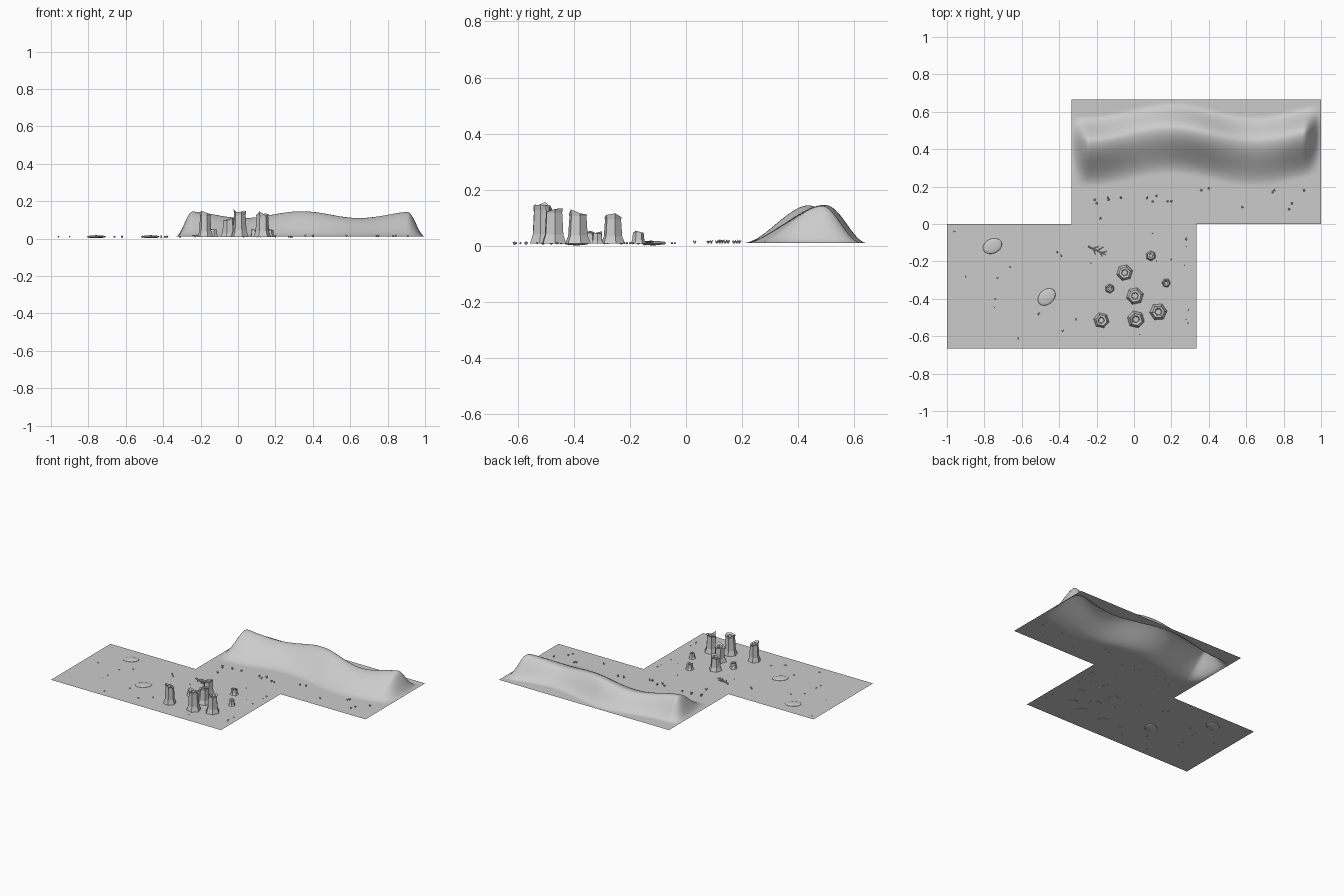
import bpy, bmesh, math, random
from mathutils import Vector, Matrix

if "Cube" in bpy.data.objects:
    bpy.data.objects.remove(bpy.data.objects["Cube"])
random.seed(4)
G = 0.01  # ground level


def finish(name, bm, smooth=False):
    me = bpy.data.meshes.new(name)
    bmesh.ops.recalc_face_normals(bm, faces=bm.faces[:])
    bm.to_mesh(me)
    bm.free()
    ob = bpy.data.objects.new(name, me)
    bpy.context.collection.objects.link(ob)
    if smooth:
        for p in me.polygons:
            p.use_smooth = True
    return ob


def step(t):
    t = min(1, max(0, t))
    return t * t * (3 - 2 * t)


def dune(x, y):
    crest = 0.475 + 0.035 * math.cos(2 * math.pi * (x - 0.2) / 0.88)
    h = 0.118 + 0.018 * math.cos(2 * math.pi * (x - 0.34) / 0.62)
    side = step((y - crest + 0.24) / 0.24) if y < crest else step((crest + 0.135 - y) / 0.135)
    ends = step((x + 0.333) / 0.09) * step((1 - x) / 0.095)
    return h * side * ends


def sheet(name, x0, y0, nx, ny, height):
    bm = bmesh.new()
    w, d = 4 / 3, 2 / 3
    rows = []
    for j in range(ny + 1):
        row = []
        for i in range(nx + 1):
            x, y = x0 + w * i / nx, y0 + d * j / ny
            row.append(bm.verts.new((x, y, G + height(x, y))))
        rows.append(row)
    for a, b in zip(rows, rows[1:]):
        for i in range(nx):
            bm.faces.new((a[i], a[i + 1], b[i + 1], b[i]))
    return finish(name, bm, True)


# Two offset ground tiles, the back one raised into a dune
sheet("flat_ground", -1, -2 / 3, 1, 1, lambda x, y: 0)
sheet("dune_ground", -1 / 3, 0, 120, 60, dune)


def stump(name, x, y, r, top):
    # Hexagonal broken trunk: flared foot, jagged rim, sunken core
    bm = bmesh.new()
    h = top - G
    turn = random.uniform(0, 1)
    profile = [(1, 0, 0), (0.76, 0.22, 0), (0.66, 0.8, 0), (0.72, 0.9, 0.1), (0.42, 0.86, 0.03), (0.34, 0.74, 0)]
    jags = [random.uniform(-1, 0.6) for _ in range(6)]
    jags[random.randrange(6)] = 1
    rings = []
    for k, z, jag in profile:
        rings.append([bm.verts.new((x + r * k * math.cos(turn + i * math.pi / 3),
                                    y + r * k * math.sin(turn + i * math.pi / 3),
                                    G - 0.002 + h * (z + jag * jags[i]) + (0.002 if z else 0)))
                      for i in range(6)])
    for a, b in zip(rings, rings[1:]):
        for i in range(6):
            bm.faces.new((a[i], a[(i + 1) % 6], b[(i + 1) % 6], b[i]))
    bm.faces.new(rings[-1])
    bm.faces.new(rings[0][::-1])
    finish(name, bm)


for i, s in enumerate([(-0.05, -0.26, 0.045, 0.116), (0.005, -0.385, 0.048, 0.13), (0.01, -0.51, 0.048, 0.156),
                       (0.13, -0.47, 0.048, 0.146), (-0.175, -0.515, 0.043, 0.148),
                       (0.09, -0.17, 0.029, 0.054), (0.172, -0.315, 0.025, 0.052), (-0.13, -0.345, 0.027, 0.054)]):
    stump(f"stump_{i}", *s)


def stick(bm, a, b, r0, r1, sides=5):
    a, b = Vector(a), Vector(b)
    d = b - a
    m = Matrix.Translation((a + b) / 2) @ d.to_track_quat('Z', 'Y').to_matrix().to_4x4()
    bmesh.ops.create_cone(bm, cap_ends=True, segments=sides, radius1=r0, radius2=r1, depth=d.length, matrix=m)


# Fallen branch with side twigs
bm = bmesh.new()
a, b = Vector((-0.245, -0.12, 0.014)), Vector((-0.15, -0.165, 0.014))
stick(bm, a, b, 0.005, 0.002)
for t, dx, dy, dz in [(0.25, 0.035, 0.012, 0.004), (0.3, 0.01, -0.03, 0), (0.5, 0.035, 0.02, 0.004), (0.65, 0.015, -0.025, 0),
                      (0.75, 0.03, 0.008, 0.003)]:
    p = a.lerp(b, t)
    stick(bm, p, p + Vector((dx, dy, dz)), 0.003, 0.001, 4)
finish("fallen_branch", bm)

# Low flat mounds
for i, (x, y, ang) in enumerate([(-0.757, -0.118, 25), (-0.467, -0.39, 42)]):
    bm = bmesh.new()
    m = Matrix.Translation((x, y, G)) @ Matrix.Rotation(math.radians(ang), 4, 'Z') @ Matrix.Diagonal((0.053, 0.039, 0.008, 1))
    bmesh.ops.create_uvsphere(bm, u_segments=24, v_segments=12, radius=1, matrix=m)
    finish(f"mound_{i}", bm, True)

# Pebbles on the flat tile
pebbles = [(-.96, -.04), (-.9, -.28), (-.74, -.4), (-.745, -.445), (-.73, -.29), (-.66, -.23), (-.62, -.61), (-.51, -.48),
           (-.41, -.15), (-.39, -.17), (-.38, -.57), (-.31, -.51), (-.23, -.21), (.1, -.05), (.28, -.08), (.28, -.12),
           (.27, -.22), (.2, -.19), (.12, -.2), (.29, -.46), (.28, -.51), (.29, -.53), (.03, -.59)]
bm = bmesh.new()
for i, (x, y) in enumerate(pebbles):
    r = random.uniform(0.005, 0.009)
    m = (Matrix.Translation((x, y, G)) @ Matrix.Rotation(random.uniform(0, 6), 4, 'Z')
         @ Matrix.Diagonal((r, r * 0.75, 0.01 if i == 8 else r * 0.7, 1)))
    bmesh.ops.create_icosphere(bm, subdivisions=1, radius=1, matrix=m)
finish("pebbles", bm)

# Little dry tufts in front of the dune
tufts = [(-.21, .13), (-.2, .11), (-.14, .14), (-.135, .13), (-.18, .03), (-.07, .14), (.07, .14), (.1, .12), (.12, .15),
         (.18, .12), (.2, .12), (.36, .18), (.4, .19), (.58, .09), (.74, .17), (.75, .18), (.83, .08), (.845, .11), (.91, .18)]
bm = bmesh.new()
for x, y in tufts:
    for k in range(4):
        an = k * math.pi / 2 + random.random()
        z = G + dune(x, y)
        stick(bm, (x, y, z), (x + 0.007 * math.cos(an), y + 0.007 * math.sin(an), z + random.uniform(0.006, 0.012)), 0.003, 0.0008, 4)
finish("dry_tufts", bm)
